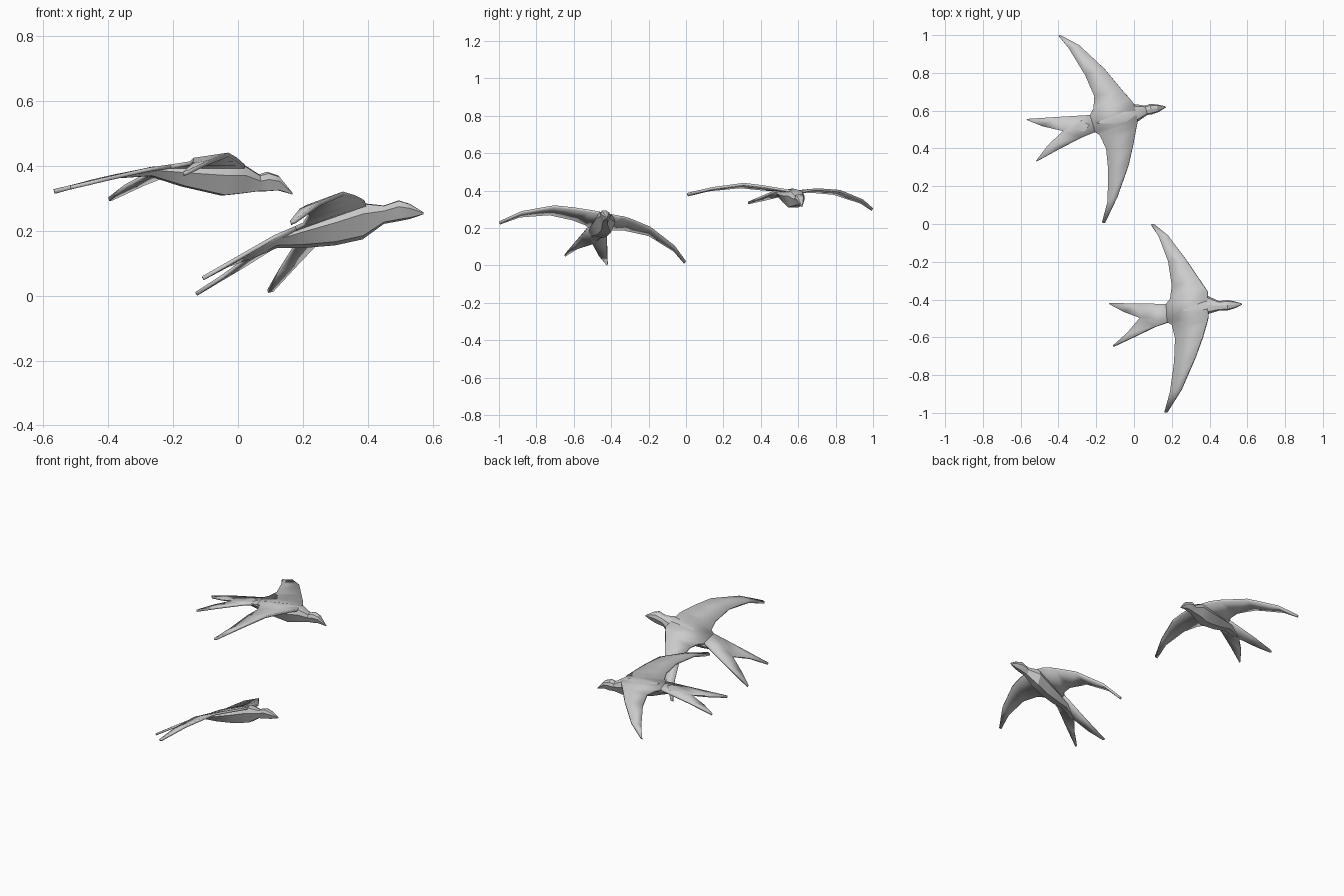
import bpy, bmesh, math
from mathutils import Vector

grey = bpy.data.materials.new("plumage_grey")
grey.diffuse_color = (0.6, 0.6, 0.6, 1)


def finish(bm, name, thickness=0):
    bmesh.ops.recalc_face_normals(bm, faces=bm.faces)
    me = bpy.data.meshes.new(name)
    bm.to_mesh(me)
    bm.free()
    me.materials.append(grey)
    ob = bpy.data.objects.new(name, me)
    bpy.context.collection.objects.link(ob)
    bpy.ops.object.select_all(action='DESELECT')
    bpy.context.view_layer.objects.active = ob
    ob.select_set(True)
    if thickness:
        m = ob.modifiers.new("thickness", 'SOLIDIFY')
        m.thickness = thickness
        m.offset = -1
    bpy.ops.object.shade_smooth_by_angle(angle=math.radians(28))
    return ob


def sheet(name, stations, thickness):
    """Feathered sheet: each station joins a leading and a trailing point."""
    bm = bmesh.new()
    rows = [[bm.verts.new(p) for p in (s[:3], s[3:])] for s in stations]
    faces = [bm.faces.new((a[0], a[1], b[1], b[0])) for a, b in zip(rows, rows[1:])]
    bmesh.ops.recalc_face_normals(bm, faces=bm.faces)
    bm.normal_update()
    up = sum(f.normal.z for f in faces) > 0
    ob = finish(bm, name, thickness)
    if not up:
        ob.data.flip_normals()


def body(name, stations, side):
    """Loft of six-sided rings: x, y, top, bottom, half width."""
    bm = bmesh.new()
    side = Vector(side)
    rings = []
    for x, y, top, bottom, w in stations:
        ring = []
        for s, h in ((0, 1), (0.75, 0.9), (1, 0.6), (0.5, 0.04), (-0.5, 0.04), (-1, 0.6), (-0.75, 0.9)):
            p = Vector((x, y, bottom + (top - bottom) * h)) + side * (s * w)
            ring.append(bm.verts.new(p))
        rings.append(ring)
    n = len(rings[0])
    for a, b in zip(rings, rings[1:]):
        for i in range(n):
            j = (i + 1) % n
            bm.faces.new((a[i], a[j], b[j], b[i]))
    bm.faces.new(rings[0])
    bm.faces.new(rings[-1])
    finish(bm, name)


# Rear bird: wings from left tip to right tip
sheet("rear_bird_wings", [
    (-0.39, 1.0, 0.305, -0.40, 0.998, 0.303),
    (-0.29, 0.947, 0.352, -0.35, 0.937, 0.342),
    (-0.16, 0.825, 0.403, -0.26, 0.79, 0.39),
    (-0.06, 0.705, 0.412, -0.21, 0.677, 0.40),
    (-0.02, 0.66, 0.408, -0.215, 0.61, 0.401),
    (0.0, 0.635, 0.402, -0.233, 0.577, 0.40),
    (0.02, 0.545, 0.405, -0.206, 0.487, 0.405),
    (0.012, 0.51, 0.412, -0.185, 0.476, 0.408),
    (-0.005, 0.42, 0.427, -0.148, 0.40, 0.414),
    (-0.03, 0.31, 0.441, -0.137, 0.29, 0.425),
    (-0.09, 0.14, 0.418, -0.14, 0.12, 0.408),
    (-0.155, 0.005, 0.387, -0.17, 0.008, 0.381)], 0.013)

# Rear bird: forked tail
sheet("rear_bird_tail", [
    (-0.569, 0.556, 0.328, -0.566, 0.55, 0.326),
    (-0.42, 0.566, 0.364, -0.487, 0.518, 0.348),
    (-0.233, 0.577, 0.40, -0.376, 0.492, 0.375),
    (-0.206, 0.487, 0.405, -0.376, 0.492, 0.375),
    (-0.275, 0.46, 0.395, -0.376, 0.492, 0.375),
    (-0.40, 0.395, 0.367, -0.455, 0.418, 0.357),
    (-0.516, 0.331, 0.34, -0.518, 0.336, 0.339)], 0.012)

# Rear bird: body, neck, head and beak
body("rear_bird_body", [
    (-0.36, 0.495, 0.376, 0.362, 0.012),
    (-0.27, 0.52, 0.397, 0.368, 0.04),
    (-0.17, 0.54, 0.405, 0.335, 0.05),
    (-0.045, 0.57, 0.411, 0.305, 0.052),
    (0.015, 0.59, 0.406, 0.312, 0.046),
    (0.065, 0.602, 0.374, 0.32, 0.025),
    (0.09, 0.608, 0.382, 0.32, 0.028),
    (0.125, 0.613, 0.370, 0.323, 0.021),
    (0.168, 0.62, 0.317, 0.312, 0.003)], (-0.22, 0.97, -0.04))

# Front bird: wings from left tip to right tip
sheet("front_bird_wings", [
    (0.106, 0.0, 0.022, 0.09, -0.002, 0.018),
    (0.18, -0.06, 0.105, 0.127, -0.058, 0.083),
    (0.275, -0.19, 0.206, 0.18, -0.196, 0.168),
    (0.345, -0.295, 0.25, 0.20, -0.328, 0.197),
    (0.37, -0.332, 0.262, 0.19, -0.397, 0.198),
    (0.386, -0.355, 0.265, 0.169, -0.423, 0.195),
    (0.39, -0.492, 0.293, 0.175, -0.52, 0.214),
    (0.385, -0.515, 0.297, 0.20, -0.534, 0.225),
    (0.36, -0.60, 0.31, 0.217, -0.603, 0.252),
    (0.323, -0.704, 0.321, 0.212, -0.73, 0.28),
    (0.249, -0.878, 0.29, 0.19, -0.89, 0.268),
    (0.175, -0.998, 0.236, 0.16, -0.998, 0.23)], 0.013)

# Front bird: forked tail
sheet("front_bird_tail", [
    (-0.132, -0.418, 0.01, -0.13, -0.425, 0.012),
    (0.02, -0.421, 0.101, -0.053, -0.466, 0.062),
    (0.169, -0.423, 0.195, 0.03, -0.497, 0.122),
    (0.175, -0.52, 0.214, 0.03, -0.497, 0.122),
    (0.112, -0.54, 0.187, 0.03, -0.497, 0.122),
    (-0.003, -0.597, 0.121, -0.037, -0.577, 0.098),
    (-0.11, -0.648, 0.06, -0.112, -0.643, 0.058)], 0.012)

# Front bird: body, neck, head and beak
body("front_bird_body", [
    (0.045, -0.495, 0.13, 0.115, 0.012),
    (0.12, -0.482, 0.173, 0.15, 0.04),
    (0.2, -0.468, 0.21, 0.15, 0.05),
    (0.3, -0.447, 0.252, 0.157, 0.052),
    (0.385, -0.428, 0.285, 0.175, 0.052),
    (0.45, -0.433, 0.278, 0.222, 0.026),
    (0.495, -0.43, 0.294, 0.230, 0.028),
    (0.53, -0.428, 0.283, 0.237, 0.02),
    (0.572, -0.424, 0.257, 0.251, 0.003)], (-0.03, 0.97, -0.22))
